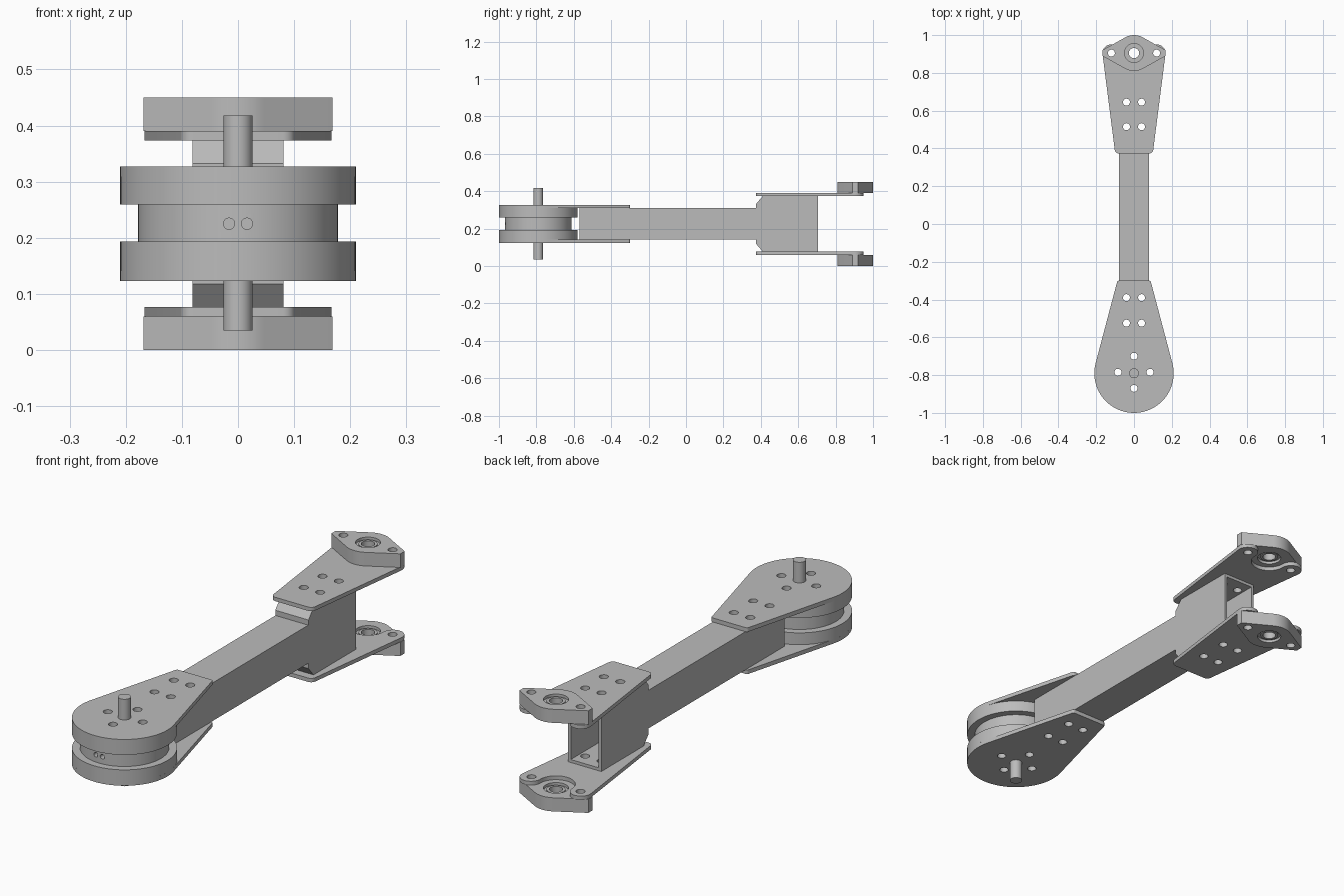
import bpy, bmesh, math
from mathutils import Matrix, Vector

old = bpy.data.objects.get("Cube")
if old:
    bpy.data.objects.remove(old, do_unlink=True)

HEIGHT = 0.45
MID = HEIGHT / 2
WHEEL_Y = -0.79
BEARING_Y = 0.905

grey = bpy.data.materials.new("plain_grey")
grey.use_nodes = True
grey.diffuse_color = (0.5, 0.5, 0.5, 1)
grey.node_tree.nodes["Principled BSDF"].inputs["Base Color"].default_value = (0.5, 0.5, 0.5, 1)
parts = []


def finish(name, bm):
    bmesh.ops.recalc_face_normals(bm, faces=bm.faces)
    mesh = bpy.data.meshes.new(name)
    bm.to_mesh(mesh)
    bm.free()
    mesh.materials.append(grey)
    obj = bpy.data.objects.new(name, mesh)
    bpy.context.collection.objects.link(obj)
    parts.append(obj)
    return obj


def prism(name, outline, low, high, axis="z"):
    """Extrude a flat outline along z (outline is x, y) or x (outline is y, z)."""
    bm = bmesh.new()
    place = (lambda p: (p[0], p[1], low)) if axis == "z" else (lambda p: (low, p[0], p[1]))
    face = bm.faces.new([bm.verts.new(place(p)) for p in outline])
    new = bmesh.ops.extrude_face_region(bm, geom=[face])["geom"]
    step = Vector((0, 0, high - low)) if axis == "z" else Vector((high - low, 0, 0))
    bmesh.ops.translate(bm, vec=step, verts=[v for v in new if isinstance(v, bmesh.types.BMVert)])
    return finish(name, bm)


def lathe(name, profile, x, y, steps=96):
    """Spin a closed (radius, z) profile about a vertical axis."""
    bm = bmesh.new()
    verts = [bm.verts.new((x + r, y, z)) for r, z in profile]
    edges = [bm.edges.new((a, b)) for a, b in zip(verts, verts[1:] + verts[:1])]
    bmesh.ops.spin(bm, geom=verts + edges, cent=(x, y, 0), axis=(0, 0, 1),
                   angle=math.tau, steps=steps, use_duplicate=False)
    bmesh.ops.remove_doubles(bm, verts=bm.verts, dist=1e-5)
    return finish(name, bm)


def arc(cx, cy, r, start, end, steps=24):
    angles = [math.radians(start + (end - start) * i / steps) for i in range(steps + 1)]
    return [(cx + r * math.cos(a), cy + r * math.sin(a)) for a in angles]


def rect(a0, b0, a1, b1):
    return [(a0, b0), (a1, b0), (a1, b1), (a0, b1)]


def cut(obj, cutter):
    """Subtract the cutter, bake the result and drop the cutter."""
    cutter.hide_render = True
    mod = obj.modifiers.new("cut", "BOOLEAN")
    mod.operation = "DIFFERENCE"
    mod.solver = "EXACT"
    mod.object = cutter
    bpy.context.view_layer.update()
    baked = bpy.data.meshes.new_from_object(obj.evaluated_get(bpy.context.evaluated_depsgraph_get()))
    obj.modifiers.clear()
    obj.data = baked
    parts.remove(cutter)
    bpy.data.objects.remove(cutter, do_unlink=True)


def drill(obj, spots, r, low=-0.1, high=0.6, turn=None):
    """Drill round holes along z, or along y when turn is set."""
    bm = bmesh.new()
    for x, y in spots:
        centre = Vector((x, y, (low + high) / 2))
        matrix = Matrix.Translation(centre)
        if turn:
            matrix = Matrix.Translation((x, (low + high) / 2, y)) @ Matrix.Rotation(math.pi / 2, 4, "X")
        bmesh.ops.create_cone(bm, cap_ends=True, segments=32, radius1=r, radius2=r,
                              depth=high - low, matrix=matrix)
    cut(obj, finish("drill", bm))


def both_sides(low, high):
    return (("upper", low, high), ("lower", HEIGHT - high, HEIGHT - low))


BOLT = 0.0185
front_bolts = [(x, y) for x in (-0.04, 0.04) for y in (-0.39, -0.525)]
rear_bolts = [(x, y) for x in (-0.04, 0.04) for y in (0.515, 0.645)]
wheel_bolts = [(-0.085, -0.785), (0.085, -0.785), (0, -0.70), (0, -0.87)]
ear_bolts = [(-0.12, BEARING_Y), (0.12, BEARING_Y)]

# Main beam, a hollow rectangular tube
beam = prism("main_beam", rect(-0.57, 0.141, 0.38, 0.309), -0.08, 0.08, "x")
cut(beam, prism("beam_core", rect(-0.6, 0.154, 0.37, 0.296), -0.067, 0.067, "x"))
drill(beam, front_bolts, BOLT)

# Rear box with chamfered front edges, open at the back
box = prism("rear_box", [(0.375, 0.118), (0.41, 0.077), (0.705, 0.077), (0.705, 0.373),
                         (0.41, 0.373), (0.375, 0.332)], -0.081, 0.081, "x")
cut(box, prism("box_core", rect(0.42, 0.09, 0.75, 0.36), -0.068, 0.068, "x"))
drill(box, rear_bolts, BOLT)

# Grooved wheel with bolt holes and two small holes in the groove
wheel = lathe("wheel", [(0, 0.141), (0.21, 0.141), (0.21, 0.193), (0.178, 0.193),
                        (0.178, 0.259), (0.21, 0.259), (0.21, 0.309), (0, 0.309)], 0, WHEEL_Y)
drill(wheel, wheel_bolts, BOLT)
drill(wheel, [(-0.016, MID), (0.016, MID)], 0.01, -1.05, -0.9, turn=True)

# Axle
lathe("axle", [(0, 0.035), (0.026, 0.035), (0.026, 0.418), (0, 0.418)], 0, WHEEL_Y, 48)

# Teardrop plates over the wheel
teardrop = arc(0, WHEEL_Y, 0.21, -194, 14, 72) + arc(0.08, -0.31, 0.01, 14, 90, 6) \
    + arc(-0.08, -0.31, 0.01, 90, 166, 6)
for side, low, high in both_sides(0.309, 0.327):
    plate = prism(side + "_wheel_plate", teardrop, low, high)
    drill(plate, front_bolts + wheel_bolts, BOLT)

# Tapered rear plates with two ears and a round notch between them
EAR = 0.045
right_half = arc(0.08, 0.395, 0.022, -90, -6, 8) + arc(0.122, BEARING_Y, EAR, -6, 180, 30) \
    + arc(0, BEARING_Y, 0.077, 0, -90, 20)[1:]
eared = right_half + [(-x, y) for x, y in reversed(right_half[:-1])]
for side, low, high in both_sides(0.373, 0.39):
    plate = prism(side + "_rear_plate", eared, low, high)
    drill(plate, rear_bolts + ear_bolts, BOLT)

# Lozenge bearing housings with recessed races
TIP, HALF = 0.168, 0.015
lozenge = arc(0, BEARING_Y, 0.095, 61, 119) \
    + [(-TIP, BEARING_Y + HALF), (-TIP, BEARING_Y - HALF)] \
    + arc(0, BEARING_Y, 0.095, 241, 299) \
    + [(TIP, BEARING_Y - HALF), (TIP, BEARING_Y + HALF)]
for side, low, high in both_sides(0.39, HEIGHT):
    housing = prism(side + "_bearing_housing", lozenge, low, high)
    drill(housing, ear_bolts, BOLT)
    drill(housing, [(0, BEARING_Y)], 0.037)
    drill(housing, [(0, BEARING_Y)], 0.05, high - 0.012, high + 0.05)
    drill(housing, [(0, BEARING_Y)], 0.05, low - 0.05, low + 0.012)
    lathe(side + "_bearing_race", [(0.027, low + 0.006), (0.038, low + 0.006),
                                   (0.038, high - 0.006), (0.027, high - 0.006)], 0, BEARING_Y, 48)

# Smooth round surfaces, sharp edges kept
bpy.ops.object.select_all(action="DESELECT")
for obj in parts:
    obj.select_set(True)
bpy.context.view_layer.objects.active = parts[0]
bpy.ops.object.shade_smooth_by_angle(angle=math.radians(30))
